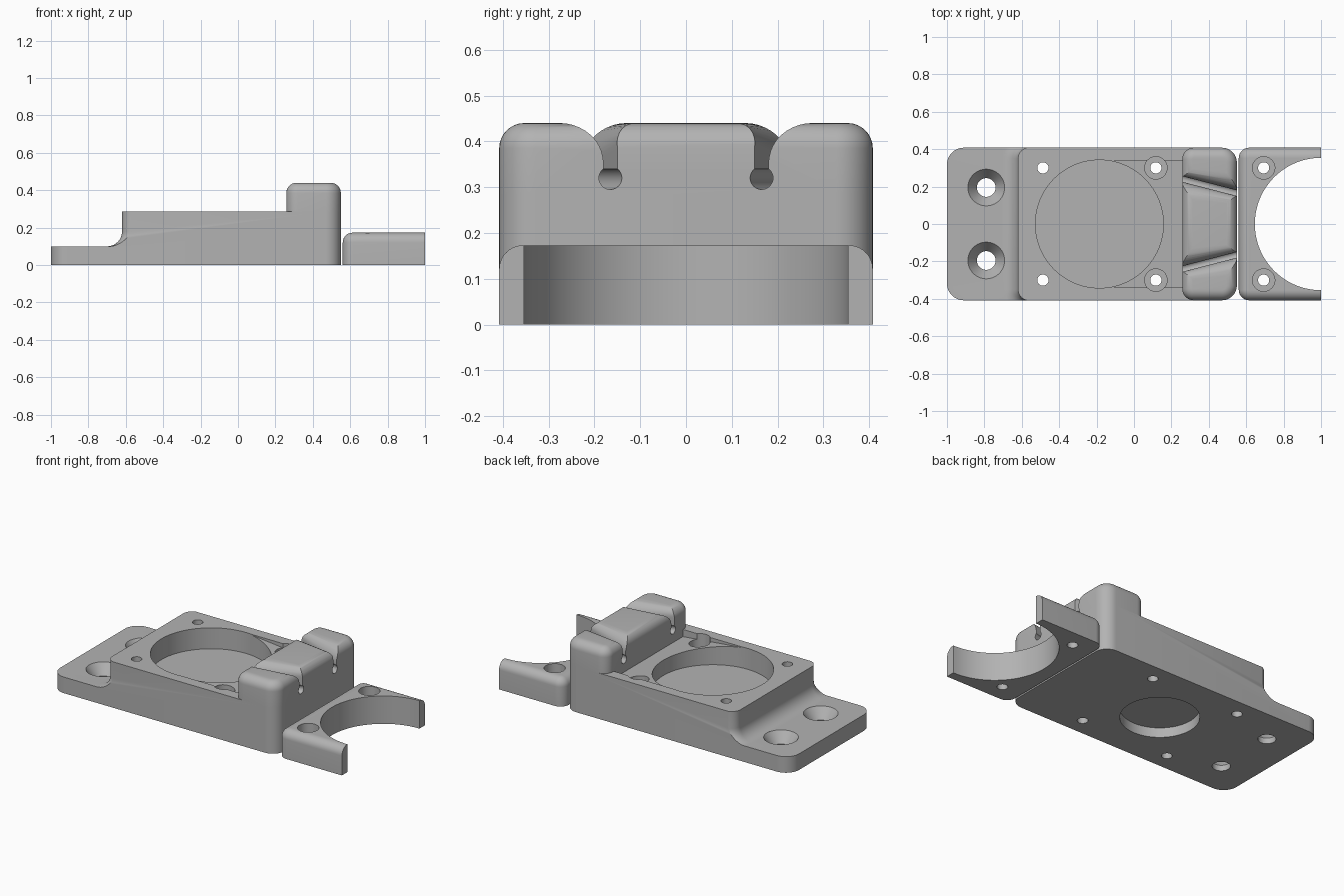
import bpy, bmesh
from math import sin, cos, pi, sqrt, radians

cube = bpy.data.objects.get("Cube")
if cube:
    bpy.data.objects.remove(cube)

grey = bpy.data.materials.new("mid grey")
grey.use_nodes = True
COLOUR = (0.45, 0.45, 0.45, 1)
grey.diffuse_color = COLOUR
grey.node_tree.nodes["Principled BSDF"].inputs["Base Color"].default_value = COLOUR


def loft(name, rings):
    """Closed solid through matching rings of points."""
    bm = bmesh.new()
    loops = [[bm.verts.new(p) for p in ring] for ring in rings]
    n = len(loops[0])
    for a, b in zip(loops, loops[1:]):
        for i in range(n):
            j = (i + 1) % n
            bm.faces.new((a[i], a[j], b[j], b[i]))
    bm.faces.new(loops[0][::-1])
    bm.faces.new(loops[-1])
    bmesh.ops.recalc_face_normals(bm, faces=bm.faces)
    mesh = bpy.data.meshes.new(name)
    bm.to_mesh(mesh)
    bm.free()
    mesh.materials.append(grey)
    obj = bpy.data.objects.new(name, mesh)
    bpy.context.scene.collection.objects.link(obj)
    return obj


def rounded_rect(x0, x1, hy, r0, r1, z, n=10):
    """Plan outline, corner radius r0 at x0 and r1 at x1."""
    corners = [(x1 - r1, r1 - hy, r1, -pi / 2), (x1 - r1, hy - r1, r1, 0),
               (x0 + r0, hy - r0, r0, pi / 2), (x0 + r0, r0 - hy, r0, pi)]
    return [(cx + r * cos(a + pi / 2 * i / n), cy + r * sin(a + pi / 2 * i / n), z)
            for cx, cy, r, a in corners for i in range(n + 1)]


def soft_block(name, x0, x1, hy, r0, r1, z0, z1, edge):
    """Block with rounded upright corners and a rolled top edge."""
    rings = [rounded_rect(x0, x1, hy, r0, r1, z0)]
    for i in range(9):
        a = pi / 2 * i / 8
        d = edge * (1 - cos(a))
        rings.append(rounded_rect(x0 + d, x1 - d, hy - d, r0 - d, r1 - d,
                                  z1 - edge + edge * sin(a)))
    return loft(name, rings)


def turned(x, y, profile, n=64):
    """Upright round cutter from (radius, z) pairs."""
    return loft("cutter", [[(x + r * cos(2 * pi * i / n), y + r * sin(2 * pi * i / n), z)
                            for i in range(n)] for r, z in profile])


def combine(obj, cutters, operation="DIFFERENCE"):
    for cutter in cutters:
        mod = obj.modifiers.new("cut", "BOOLEAN")
        mod.operation, mod.solver, mod.object = operation, "EXACT", cutter
        graph = bpy.context.evaluated_depsgraph_get()
        mesh = bpy.data.meshes.new_from_object(obj.evaluated_get(graph))
        obj.modifiers.clear()
        obj.data = mesh
        bpy.data.objects.remove(cutter)


HALF = 0.408
BODY_TOP = 0.285
FLANGE = 0.1
COVE = 0.08

# Body: plan outline trimmed by a stepped form with a cove at the flange
body = loft("body", [rounded_rect(-1, 0.55, HALF, 0.09, 0.08, z) for z in (0, BODY_TOP)])
offsets = [(0.6, -0.1), (0.6, FLANGE)]
for i in range(11):
    a = pi / 2 * i / 10
    offsets.append((COVE * (1 - sin(a)), FLANGE + COVE * (1 - cos(a))))
offsets.append((0, 0.4))
step = loft("cutter", [rounded_rect(-0.62 - d, 0.9 + d, HALF + 0.002 + d, 0.06 + d, 0.06 + d, z)
                       for d, z in offsets])
combine(body, [step], "INTERSECT")

# Round pocket, underside recess and sloping channel
ramp = [(-0.175, 0.4), (-0.175, BODY_TOP - 0.001), (0.26, 0.24), (0.26, 0.4)]
cutters = [turned(-0.185, 0, [(0.342, 0.155), (0.342, 0.5)], 96),
           turned(-0.185, 0, [(0.22, -0.1), (0.22, 0.06)], 96),
           loft("cutter", [[(x, y, z) for x, z in ramp] for y in (-0.34, 0.34)])]
# Screw holes and countersinks
for side in (-1, 1):
    cutters += [turned(-0.487, side * 0.3, [(0.03, -0.1), (0.03, 0.5)], 32),
                turned(0.117, side * 0.3, [(0.03, -0.1), (0.03, 0.15), (0.06, 0.15), (0.06, 0.5)], 48),
                turned(-0.79, side * 0.195, [(0.05, -0.1), (0.05, 0.035), (0.098, FLANGE), (0.098, 0.3)])]
combine(body, cutters)

# Raised clamp block with two angled keyhole slots
TOP = 0.44
tower = soft_block("clamp_block", 0.258, 0.55, HALF, 0.062, 0.08, BODY_TOP, TOP, 0.055)


def slot_ring(side, x):
    t = (0.55 - x) / 0.29
    yc = 0.165 + 0.075 * t
    inner, outer = 0.045 + 0.045 * t, 0.09 - 0.045 * t
    pts = []
    for sign, r in ((-1, inner), (1, outer)):
        half = [(yc + sign * 0.015, 0.32)]
        for i in range(11):
            a = pi / 2 * i / 10
            half.append((yc + sign * (0.015 + r * (1 - cos(a))), TOP - r + r * sin(a)))
        half.append((half[-1][0], 0.6))
        pts += half if sign < 0 else half[::-1]
    return [(x, side * y, z) for y, z in pts]


def bore_ring(side, x, n=32):
    yc = 0.165 + 0.075 * (0.55 - x) / 0.29
    return [(x, side * (yc + 0.025 * cos(2 * pi * i / n)), 0.32 + 0.025 * sin(2 * pi * i / n))
            for i in range(n)]


for side in (-1, 1):
    for ring in (slot_ring, bore_ring):
        combine(tower, [loft("cutter", [ring(side, x) for x in (0.22, 0.59)])])

# Separate fork-shaped clamp with a half-round mouth
fork = soft_block("fork_clamp", 0.56, 1.3, HALF, 0.056, 0.056, 0, 0.173, 0.052)
trim = loft("cutter", [[(1, -1, z), (2, -1, z), (2, 1, z), (1, 1, z)] for z in (-0.1, 0.5)])
mouth = turned(1, 0, [(0.354, -0.1), (0.354, 0.5)], 96)
holes = [turned(0.693, s * 0.3, [(0.03, -0.1), (0.03, 0.06), (0.06, 0.06), (0.06, 0.5)], 48)
         for s in (-1, 1)]
combine(fork, [mouth, trim] + holes)

# Smooth curved walls, keep edges crisp
bpy.ops.object.select_all(action="DESELECT")
for obj in (body, tower, fork):
    obj.select_set(True)
bpy.context.view_layer.objects.active = body
bpy.ops.object.shade_smooth_by_angle(angle=radians(30))
